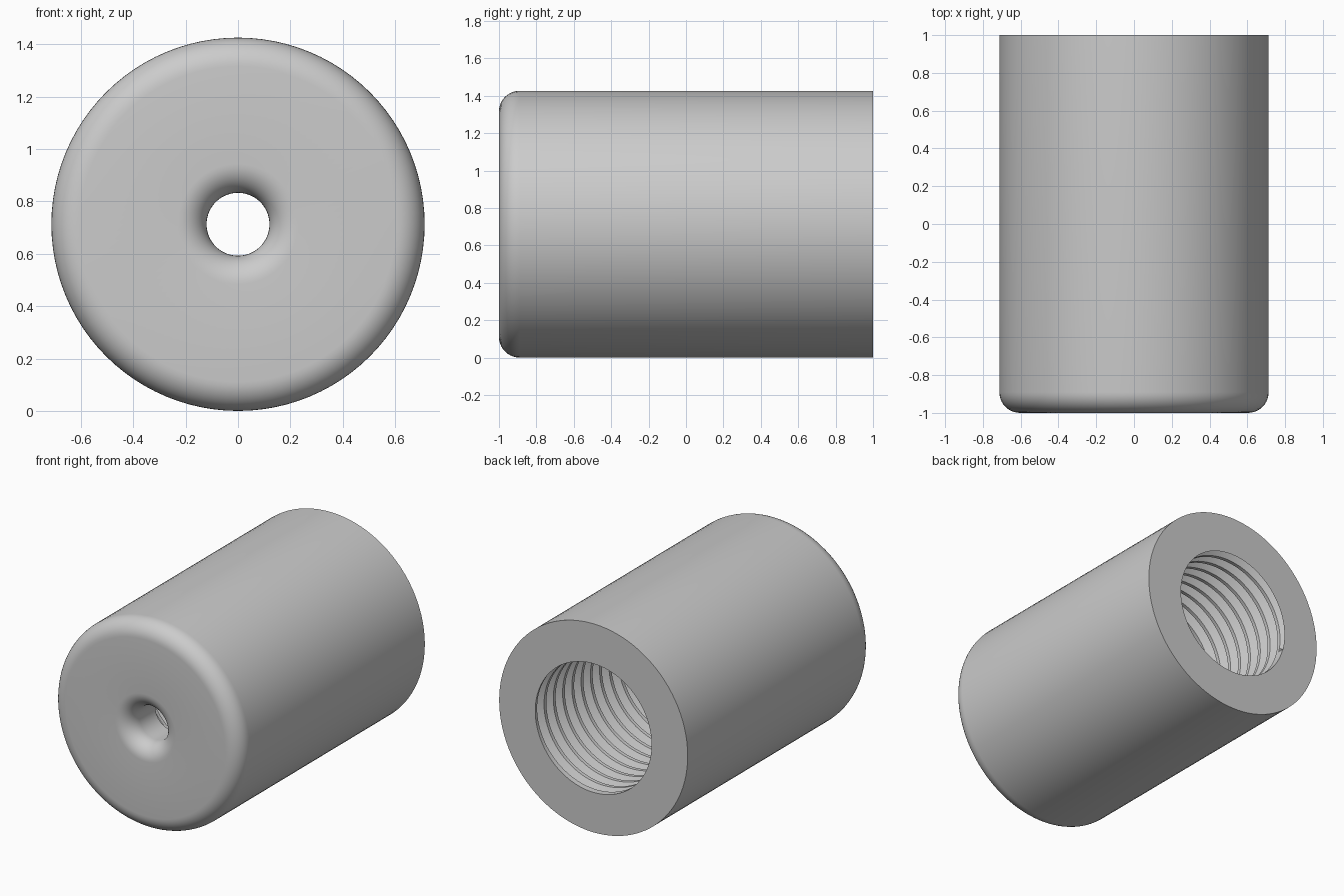
import bpy, bmesh, math

cube = bpy.data.objects.get("Cube")
if cube:
    bpy.data.objects.remove(cube, do_unlink=True)

R = 0.713                      # outer radius, also the height of the axis
FILLET = 0.11                  # rounding of front rim and hole mouth
HOLE, BORE, ROOT = 0.12, 0.44, 0.495
FLOOR, BACK, PITCH = -0.72, 1.0, 0.1
SEGMENTS = 96

grey = bpy.data.materials.new("plain grey")
grey.use_nodes = True
grey.diffuse_color = (0.6, 0.6, 0.6, 1)
grey.node_tree.nodes["Principled BSDF"].inputs["Base Color"].default_value = (0.6, 0.6, 0.6, 1)


def arc(cr, cy, start, end, steps=10):
    """Quarter-round profile points (radius, y)."""
    angles = [math.radians(start + (end - start) * i / steps) for i in range(steps + 1)]
    return [(cr + FILLET * math.cos(a), cy + FILLET * math.sin(a)) for a in angles]


def thread(turn):
    """Profile of the helical thread at one angle, running out flat at both ends."""
    points = [(BORE, FLOOR)]
    for k in range(-1, int((BACK - FLOOR) / PITCH) + 2):
        for r, f in ((BORE, 0), (BORE, 0.25), (ROOT, 0.56), (ROOT, 0.69)):
            y = FLOOR + PITCH * (k + f + turn)
            points.append((r, y) if FLOOR + 0.01 < y < BACK - 0.01
                          else (BORE, FLOOR if y < 0 else BACK))
    return points + [(BORE, BACK)]


# Cross-section from the bore floor, out through the hole, round the front, to the back face
shell = [(BORE, FLOOR), (HOLE, FLOOR)]
shell += arc(HOLE + FILLET, FILLET - 1, 180, 270)
shell += arc(R - FILLET, FILLET - 1, 270, 360)
shell += [(R, BACK), (BORE, BACK)]


def sweep(bm, profile_at):
    """Turn a profile about the y axis; the profile may change with the angle."""
    columns = []
    for i in range(SEGMENTS + 1):
        a = math.tau * i / SEGMENTS
        columns.append([bm.verts.new((r * math.cos(a), y, R + r * math.sin(a)))
                        for r, y in profile_at(i / SEGMENTS)])
    for c, d in zip(columns, columns[1:]):
        for j in range(len(c) - 1):
            bm.faces.new((c[j], c[j + 1], d[j + 1], d[j]))


bm = bmesh.new()
sweep(bm, lambda turn: shell)
sweep(bm, thread)
bmesh.ops.remove_doubles(bm, verts=bm.verts, dist=0.0005)
bmesh.ops.recalc_face_normals(bm, faces=bm.faces)
mesh = bpy.data.meshes.new("threaded_sleeve")
bm.to_mesh(mesh)
bm.free()
mesh.materials.append(grey)
sleeve = bpy.data.objects.new("threaded_sleeve", mesh)
bpy.context.collection.objects.link(sleeve)

# Smooth rounds, sharp rims and thread edges
bpy.ops.object.select_all(action="DESELECT")
sleeve.select_set(True)
bpy.context.view_layer.objects.active = sleeve
bpy.ops.object.shade_smooth_by_angle(angle=math.radians(30))
